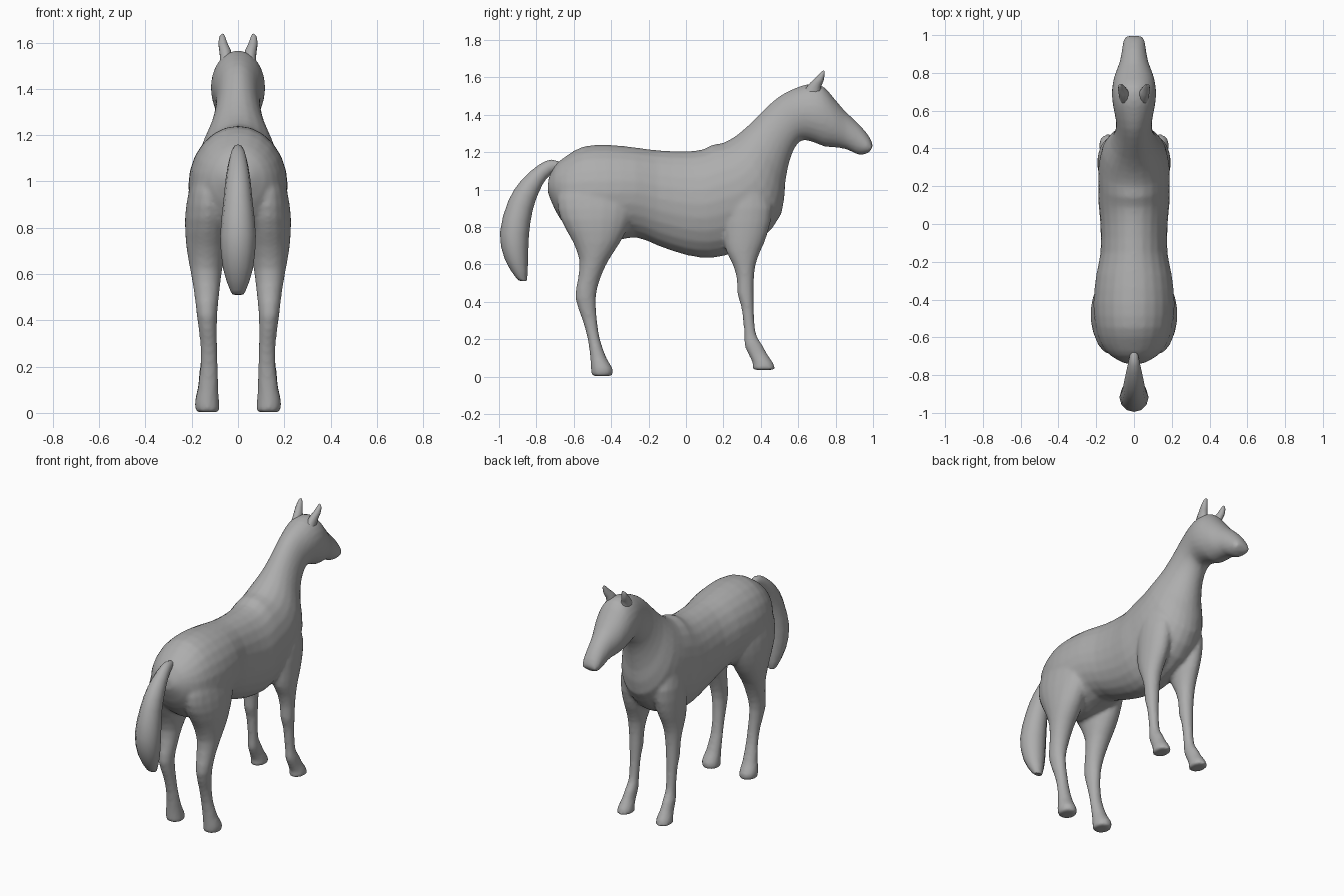
import bpy, bmesh, math
from mathutils import Vector

coat = bpy.data.materials.new("grey_coat")
coat.diffuse_color = (0.42, 0.42, 0.42, 1)


def spline(rings, steps):
    """Catmull-Rom interpolation between ring descriptions."""
    out = []
    for i in range(len(rings) - 1):
        p = [rings[max(0, min(len(rings) - 1, i + k))] for k in (-1, 0, 1, 2)]
        for s in range(steps):
            t = s / steps
            out.append([0.5 * (2 * b + (c - a) * t + (2 * a - 5 * b + 4 * c - d) * t * t
                               + (3 * b - a - 3 * c + d) * t ** 3) for a, b, c, d in zip(*p)])
    return out + [list(rings[-1])]


def loft(bm, rings, sides=18, steps=2, mirror=False):
    """Rings: (y1, z1, y2, z2, x centre, half width), oval between the two points."""
    for sign in ((1, -1) if mirror else (1,)):
        loops = []
        for y1, z1, y2, z2, xc, w in spline(rings, steps):
            loop = []
            for k in range(sides):
                a = 2 * math.pi * k / sides
                c, s = math.cos(a), math.sin(a)
                m = (1 + c) / 2
                loop.append(bm.verts.new((sign * (xc + w * s), y2 + (y1 - y2) * m,
                                          z2 + (z1 - z2) * m)))
            loops.append(loop)
        faces = [bm.faces.new(loops[0]), bm.faces.new(loops[-1][::-1])]
        for l0, l1 in zip(loops, loops[1:]):
            for k in range(sides):
                j = (k + 1) % sides
                faces.append(bm.faces.new((l0[k], l1[k], l1[j], l0[j])))
        bmesh.ops.recalc_face_normals(bm, faces=faces)


def finish(name, bm, angle=50):
    me = bpy.data.meshes.new(name)
    bm.to_mesh(me)
    bm.free()
    me.materials.append(coat)
    ob = bpy.data.objects.new(name, me)
    bpy.context.collection.objects.link(ob)
    bpy.ops.object.select_all(action='DESELECT')
    ob.select_set(True)
    bpy.context.view_layer.objects.active = ob
    bpy.ops.object.shade_smooth_by_angle(angle=math.radians(angle))
    return ob


def leg(rows):
    """Rows: (z, back y, front y, inner x, outer x)."""
    return [(y1, z, y2, z, (x1 + x2) / 2, (x2 - x1) / 2) for z, y1, y2, x1, x2 in rows]


# torso, neck and head: top point, bottom point, half width
trunk = [
    (-.735, 1.06, -.74, .99, .05), (-.70, 1.13, -.70, .89, .12),
    (-.64, 1.18, -.63, .79, .175), (-.55, 1.23, -.53, .73, .205),
    (-.42, 1.24, -.42, .72, .215), (-.27, 1.225, -.27, .745, .20),
    (-.15, 1.21, -.15, .70, .177), (0, 1.205, 0, .65, .178),
    (.09, 1.215, .13, .635, .188), (.14, 1.24, .25, .66, .188),
    (.20, 1.25, .40, .73, .188), (.27, 1.29, .51, .87, .168),
    (.34, 1.35, .53, 1.03, .125), (.42, 1.43, .55, 1.14, .10),
    (.50, 1.50, .58, 1.22, .095), (.59, 1.545, .62, 1.265, .107),
    (.66, 1.565, .69, 1.25, .117), (.73, 1.555, .74, 1.23, .114),
    (.79, 1.49, .80, 1.225, .10), (.85, 1.42, .86, 1.215, .077),
    (.93, 1.345, .91, 1.19, .064), (.985, 1.275, .95, 1.187, .057),
    (1.0, 1.23, .98, 1.20, .045)]
bm = bmesh.new()
loft(bm, [(a, b, c, d, 0, w) for a, b, c, d, w in trunk], 24)

# hind legs
loft(bm, leg([
    (.003, -.505, -.395, .08, .18), (.04, -.508, -.39, .08, .188), (.10, -.512, -.425, .085, .175),
    (.20, -.525, -.46, .087, .163), (.30, -.553, -.475, .09, .163), (.42, -.592, -.482, .09, .178),
    (.52, -.578, -.46, .08, .19), (.62, -.57, -.415, .068, .207), (.72, -.605, -.35, .045, .224),
    (.84, -.67, -.29, .03, .23), (.95, -.69, -.27, .04, .215), (1.06, -.65, -.32, .05, .185)]),
    mirror=True)

# front legs
loft(bm, leg([
    (.036, .352, .478, .09, .187), (.07, .357, .468, .092, .183), (.12, .333, .435, .10, .172),
    (.17, .312, .408, .10, .168), (.22, .312, .377, .102, .162), (.30, .305, .365, .10, .162),
    (.38, .294, .362, .096, .166), (.44, .275, .362, .09, .17), (.52, .272, .363, .085, .175),
    (.60, .25, .373, .075, .182), (.67, .215, .398, .06, .188), (.76, .20, .435, .045, .193),
    (.90, .20, .46, .04, .193), (1.05, .24, .42, .05, .17)]), mirror=True)

# blend trunk and legs into one skin
body = finish("body", bm)
mod = body.modifiers.new("blend", 'REMESH')
mod.mode = 'VOXEL'
mod.voxel_size = 0.011
mod.use_smooth_shade = True
mod = body.modifiers.new("relax", 'SMOOTH')
mod.factor = 0.5
mod.iterations = 5

# tail
bm = bmesh.new()
loft(bm, [
    (-.66, 1.14, -.66, 1.09, 0, .018), (-.72, 1.16, -.695, 1.10, 0, .025),
    (-.79, 1.13, -.745, 1.06, 0, .038), (-.88, 1.05, -.785, .99, 0, .052),
    (-.95, .94, -.82, .89, 0, .063), (-.995, .77, -.84, .76, 0, .077),
    (-.97, .63, -.845, .62, 0, .065), (-.91, .53, -.85, .52, 0, .032),
    (-.885, .512, -.86, .512, 0, .02)], 12)
finish("tail", bm)

# ears
bm = bmesh.new()
loft(bm, [
    (.63, 1.53, .72, 1.51, .05, .028), (.665, 1.572, .722, 1.55, .055, .026),
    (.695, 1.60, .735, 1.58, .064, .021), (.725, 1.63, .741, 1.615, .068, .013),
    (.735, 1.638, .741, 1.632, .066, .005)], 10, mirror=True)
finish("ears", bm)
